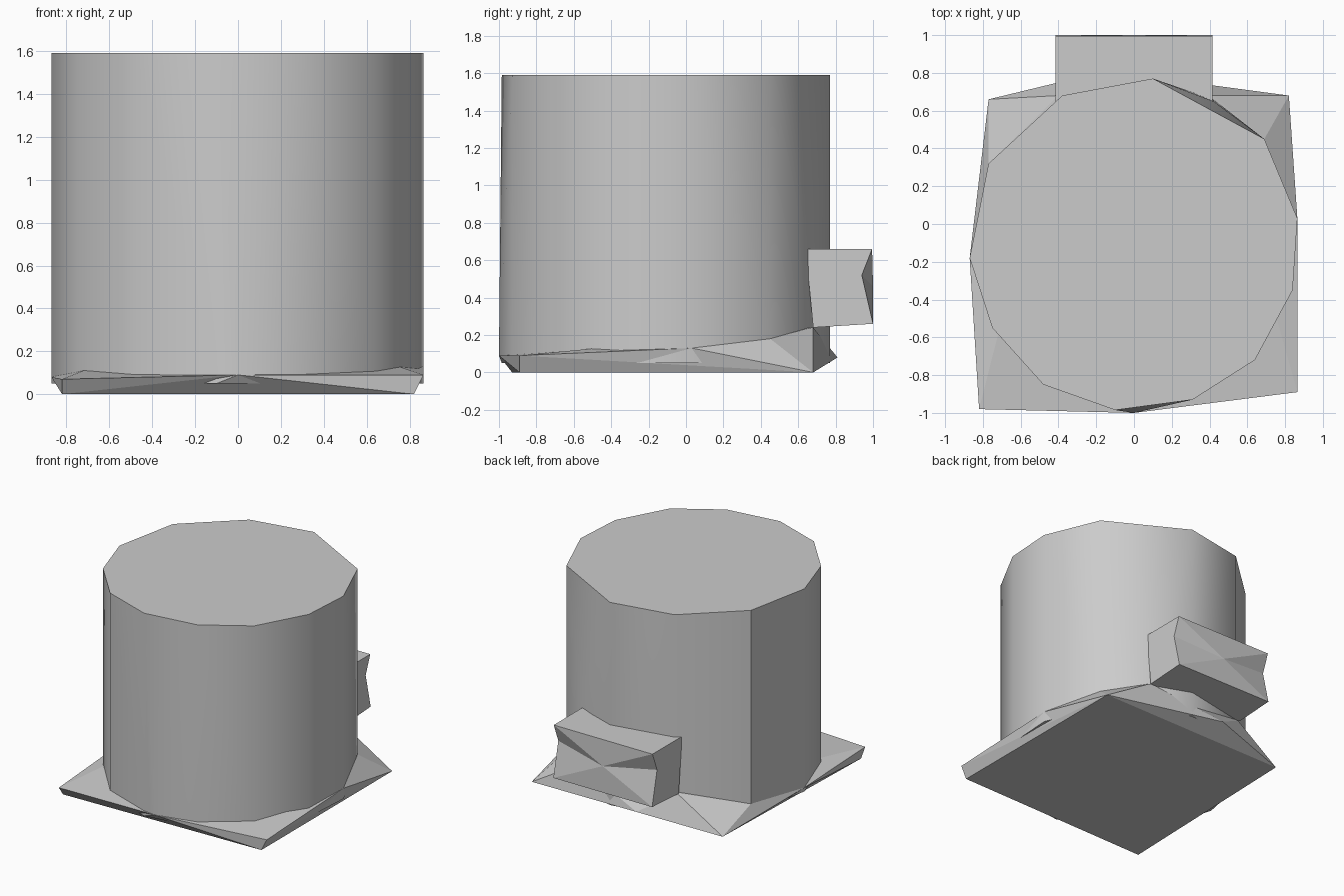
import bpy, bmesh, math

cube = bpy.data.objects.get("Cube")
if cube:
    bpy.data.objects.remove(cube, do_unlink=True)

GREY = (0.6, 0.6, 0.6, 1)
mat = bpy.data.materials.new("plain grey")
mat.use_nodes = True
mat.diffuse_color = GREY
mat.node_tree.nodes["Principled BSDF"].inputs["Base Color"].default_value = GREY


def finish(name, bm, smooth_angle=None):
    bmesh.ops.recalc_face_normals(bm, faces=bm.faces[:])
    mesh = bpy.data.meshes.new(name)
    bm.to_mesh(mesh)
    bm.free()
    obj = bpy.data.objects.new(name, mesh)
    bpy.context.collection.objects.link(obj)
    mesh.materials.append(mat)
    if smooth_angle:
        bpy.ops.object.select_all(action="DESELECT")
        obj.select_set(True)
        bpy.context.view_layer.objects.active = obj
        bpy.ops.object.shade_smooth_by_angle(angle=math.radians(smooth_angle))
    return obj


def hull(name, points, smooth_angle=None):
    """Faceted solid wrapped tightly around a few points."""
    bm = bmesh.new()
    for p in points:
        bm.verts.new(p)
    result = bmesh.ops.convex_hull(bm, input=bm.verts[:])
    loose = {v for v in result["geom_interior"] if isinstance(v, bmesh.types.BMVert)}
    bmesh.ops.delete(bm, geom=list(loose), context="VERTS")
    bmesh.ops.dissolve_limit(bm, angle_limit=math.radians(1),
                             verts=bm.verts[:], edges=bm.edges[:])
    return finish(name, bm, smooth_angle)


# Round body: uneven twelve-sided drum with a bulge above the rear box
TOP = 1.59
RING = [(0.10, 0.77), (0.69, 0.45), (0.865, 0.03), (0.84, -0.35),
        (0.64, -0.72), (0.31, -0.93), (-0.10, -0.985), (-0.48, -0.85),
        (-0.75, -0.55), (-0.87, -0.18), (-0.77, 0.32), (-0.38, 0.68)]
body = [(x, y, z) for x, y in RING for z in (0.05, TOP)]
body += [(0.42, 0.65, 0.66), (0.42, 0.66, 0.05), (0, -1, 0.09)]
hull("round_body", body, 35)

# Base plate: flat underneath, rising towards the back
FOOT = [(-0.82, -0.93), (0.82, -0.89), (0.82, 0.68), (-0.77, 0.66)]
plate = [(x, y, 0) for x, y in FOOT]
plate += [(-0.82, -0.98, 0.07), (0, -1, 0.09), (0.865, -0.89, 0.09),
          (0.865, 0.03, 0.13), (0.69, 0.45, 0.18), (0.42, 0.68, 0.24),
          (-0.15, 0.81, 0.08), (-0.40, 0.68, 0.24),
          (-0.77, 0.32, 0.12), (-0.87, -0.18, 0.08)]
hull("base_plate", plate)

# Rear box: two dented quarters meet at the middle of its back face
bm = bmesh.new()
corners = {}
for side in (-1, 1):
    x = side * 0.415
    corners[side] = [bm.verts.new(p) for p in (
        (x, 0.64, 0.66), (x, 0.995, 0.66), (x, 0.94, 0.52),
        (x, 1.0, 0.26), (x, 0.68, 0.24))]
centre = bm.verts.new((0, 1.0, 0.46))
left, right = corners[1], corners[-1]
for side in (left, right):
    bm.faces.new(side)
    bm.faces.new((side[1], side[2], centre))
    bm.faces.new((side[2], side[3], centre))
for a, b in ((0, 1), (3, 4), (4, 0)):
    bm.faces.new((left[a], left[b], right[b], right[a]))
for i in (1, 3):
    bm.faces.new((left[i], right[i], centre))
finish("rear_box", bm)
